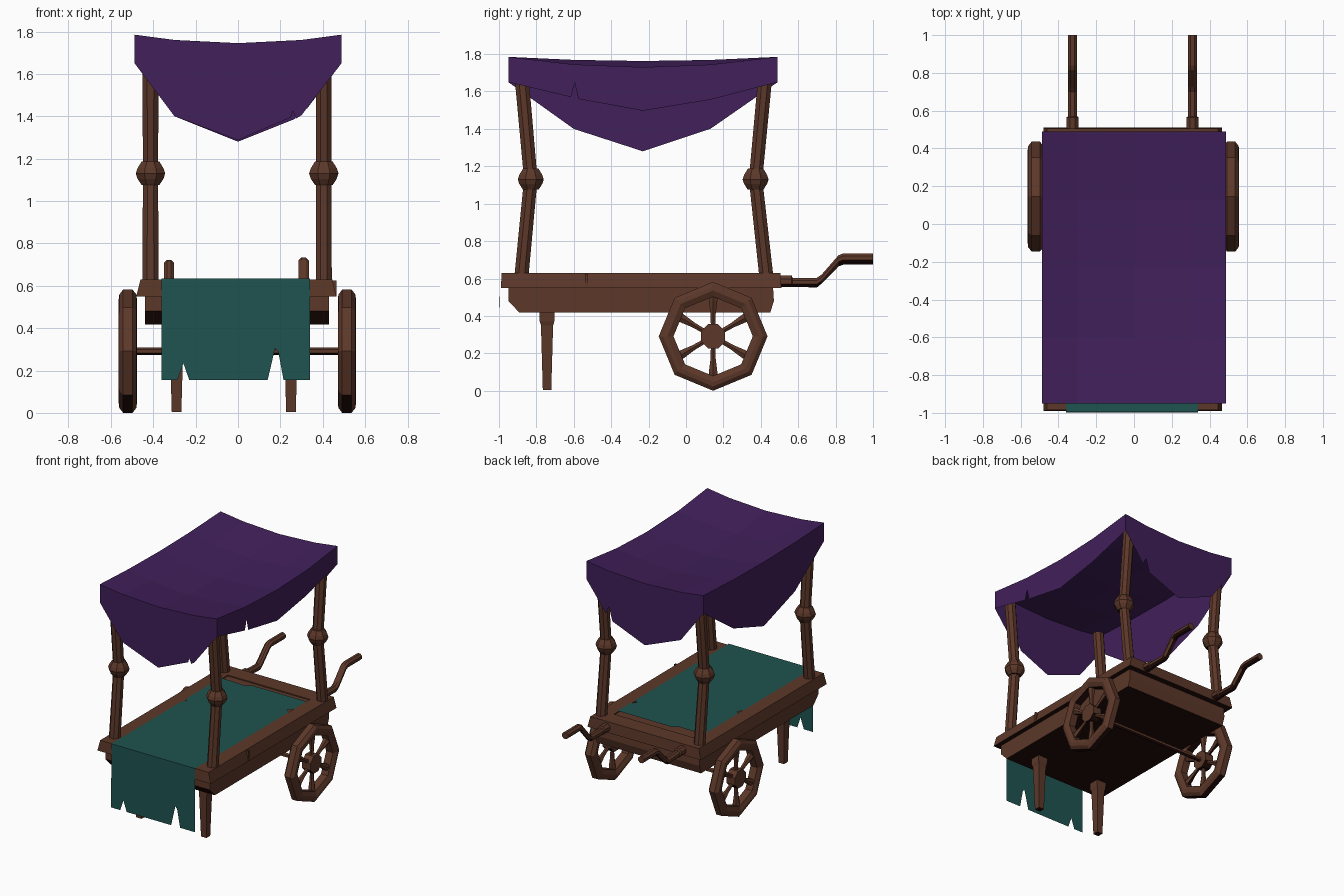
import bpy, bmesh, math
from mathutils import Vector

if "Cube" in bpy.data.objects:
    bpy.data.objects.remove(bpy.data.objects["Cube"])


def mat(name, rgb):
    m = bpy.data.materials.new(name)
    m.diffuse_color = (*rgb, 1)
    m.use_nodes = True
    m.node_tree.nodes["Principled BSDF"].inputs["Base Color"].default_value = m.diffuse_color
    return m


WOOD = mat("brown wood", (0.107, 0.039, 0.022))
DARK = mat("dark underside wood", (0.017, 0.004, 0.003))
PURPLE = mat("purple canvas", (0.052, 0.014, 0.103))
TEAL = mat("teal cloth", (0.013, 0.088, 0.080))


def finish(name, bm, m, solid=True):
    if solid:
        bmesh.ops.recalc_face_normals(bm, faces=bm.faces)
    if m is WOOD:  # undersides of wooden parts are stained dark
        bm.normal_update()
        for f in bm.faces:
            f.material_index = int(f.normal.z < -.6)
    me = bpy.data.meshes.new(name)
    bm.to_mesh(me)
    bm.free()
    me.materials.append(m)
    if m is WOOD:
        me.materials.append(DARK)
    ob = bpy.data.objects.new(name, me)
    bpy.context.collection.objects.link(ob)
    return ob


def loft(name, rings, m=WOOD, closed=False):
    """Skin a list of equal-length vertex rings; cap the ends or close the loop."""
    bm = bmesh.new()
    vs = [[bm.verts.new(p) for p in r] for r in rings]
    n = len(vs[0])
    pairs = list(zip(vs, vs[1:])) + ([(vs[-1], vs[0])] if closed else [])
    for a, b in pairs:
        for i in range(n):
            bm.faces.new((a[i], a[(i + 1) % n], b[(i + 1) % n], b[i]))
    if not closed:
        bm.faces.new(vs[0])
        bm.faces.new(vs[-1])
    return finish(name, bm, m)


def ring(c, r, n, axis="z", phase=None):
    """Regular polygon around c, perpendicular to the axis."""
    ph = math.pi / n if phase is None else phase
    out = []
    for i in range(n):
        a = ph + 2 * math.pi * i / n
        u, v = r * math.cos(a), r * math.sin(a)
        d = {"z": (u, v, 0), "y": (u, 0, v), "x": (0, u, v)}[axis]
        out.append(Vector(c) + Vector(d))
    return out


def rect(x0, x1, y0, y1, z):
    return [(x0, y0, z), (x1, y0, z), (x1, y1, z), (x0, y1, z)]


def box(name, x0, x1, y0, y1, z0, z1):
    return loft(name, [rect(x0, x1, y0, y1, z0), rect(x0, x1, y0, y1, z1)])


def sheet(name, polys, m):
    bm = bmesh.new()
    for p in polys:
        bm.faces.new([bm.verts.new(v) for v in p])
    return finish(name, bm, m, False)


# cart body with sloped underside ends
loft("cart_body", [rect(-.44, .43, -.89, .45, .417), rect(-.44, .43, -.95, .47, .48),
                   rect(-.44, .43, -.95, .465, .56)])

# mitred table rim and recessed table board
loft("table_rim", [rect(-.48, .465, -.99, .51, .55), rect(-.46, .445, -.985, .505, .63),
                   rect(-.35, .335, -.87, .38, .63), rect(-.35, .335, -.87, .38, .55)], closed=True)
box("table_board", -.36, .345, -.9, .4, .55, .622)
box("rim_joint", .44, .466, -.54, -.525, .555, .625)

# table cloth with torn back edge, and its torn front drop
sheet("table_cloth", [
    [(-.36, -.995, .634), (.34, -.995, .634), (.34, .12, .634), (.31, .14, .634), (.34, .18, .634),
     (.34, .33, .634), (-.12, .33, .634), (-.15, .30, .634), (-.36, .31, .634),
     (-.36, -.1, .634), (-.34, -.13, .634), (-.36, -.17, .634)],
    [(-.36, -.995, .634), (-.36, -.997, .155), (-.285, -.997, .155), (-.258, -.997, .235),
     (-.23, -.997, .155), (.14, -.997, .155), (.175, -.997, .305), (.19, -.997, .29),
     (.215, -.997, .155), (.34, -.997, .155), (.34, -.995, .634)]], TEAL)

# kinked posts with a faceted knob at the joint
for side, x in (("left", -.413), ("right", .405)):
    for end, yb, ym, yt in (("front", -.885, -.83, -.885), ("back", .435, .372, .43)):
        loft(f"{end}_{side}_post", [ring((x, yb, .56), .041, 8), ring((x, ym, 1.13), .039, 8),
                                    ring((x, yt, 1.745), .041, 8)])
        loft(f"{end}_{side}_knob", [ring((x, ym, z), r, 8) for z, r in
                                    ((1.075, .045), (1.105, .066), (1.13, .075), (1.155, .066), (1.187, .045))])

# front legs
for side, x in (("left", -.29), ("right", .25)):
    loft(f"{side}_leg", [ring((x, -.743, z), r, 4) for z, r in
                         ((0.005, .032), (.35, .046), (.37, .055), (.45, .058))])

# cranked push handles
for side, x, dz in (("left", -.325, -.012), ("right", .31, 0)):
    loft(f"{side}_handle", [ring((x, y, z), r, 8, "y") for y, z, r in
                            ((.42, .585, .034), (.565, .585, .034), (.57, .58, .026), (.70, .58 + dz / 3, .026),
                             (.725, .597, .026), (.815, .70 + dz, .026), (.84, .71 + dz, .026),
                             (1.0, .71 + dz, .026))])

# wheels: octagonal rim, six bulging spokes, hub
CY, CZ = .145, .291
PROF = ((.212, -.028), (.245, -.043), (.268, -.040), (.291, -.022),
        (.291, .022), (.268, .040), (.245, .043), (.212, .028))
for side, x in (("left", -.52), ("right", .514)):
    loft(f"{side}_wheel_rim", [ring((x + dx, CY, CZ), r, 8, "x", 0) for r, dx in PROF], closed=True)
    loft(f"{side}_wheel_hub", [ring((x + dx, CY, CZ), .07, 8, "x") for dx in (-.035, .035)])
    for k in range(6):
        a = math.pi / 6 + k * math.pi / 3
        d, t = Vector((0, math.cos(a), math.sin(a))), Vector((0, -math.sin(a), math.cos(a)))
        ux = Vector((1, 0, 0))
        rings = []
        for rad, w in ((.05, .014), (.12, .016), (.19, .026), (.235, .026)):
            c = Vector((x, CY, CZ)) + d * rad
            rings.append([c + ux * w * math.cos(b * math.pi / 3) + t * w * math.sin(b * math.pi / 3)
                          for b in range(6)])
        loft(f"{side}_wheel_spoke_{k + 1}", rings)
loft("axle", [ring((x, CY, CZ), .017, 6, "x") for x in (-.52, .514)])

# sagging canopy top and torn valances
XS, YS = (-.488, -.3, 0, .3, .488), (-.95, -.6, -.23, .13, .49)


def top_z(x, y):
    u, v = x / .488, (y + .23) / .72
    sag = .06 - (.038 * u * u if u < 0 else .005 * u * u)
    return 1.785 - .04 * (1 - u * u) - sag * (1 - v * v)


bm = bmesh.new()
g = [[bm.verts.new((x, y, top_z(x, y))) for x in XS] for y in YS]
for j in range(4):
    for i in range(4):
        bm.faces.new((g[j][i], g[j][i + 1], g[j + 1][i + 1], g[j + 1][i]))
finish("canopy_top", bm, PURPLE, False)

FRONT = [(-.488, 1.65), (-.3, 1.40), (0, 1.287), (.25, 1.395), (.258, 1.425), (.275, 1.39), (.3, 1.405), (.488, 1.65)]
BACK = [(-.488, 1.65), (-.3, 1.40), (0, 1.28), (.27, 1.388), (.30, 1.49), (.325, 1.435), (.488, 1.65)]
RIGHT = [(-.95, 1.65), (-.615, 1.57), (-.595, 1.645), (-.575, 1.56), (-.23, 1.497), (.13, 1.556), (.49, 1.65)]
LEFT = [(-.95, 1.65), (-.6, 1.40), (-.23, 1.28), (.13, 1.40), (.49, 1.65)]
for name, hem, y in (("front", FRONT, -.95), ("back", BACK, .49)):
    p = [(x, y, z) for x, z in hem] + [(x, y, top_z(x, y)) for x in reversed(XS)]
    sheet(f"canopy_{name}_valance", [p if name == "front" else p[::-1]], PURPLE)
for name, hem, x in (("right", RIGHT, .488), ("left", LEFT, -.488)):
    p = [(x, y, z) for y, z in hem] + [(x, y, top_z(x, y)) for y in reversed(YS)]
    sheet(f"canopy_{name}_valance", [p if name == "right" else p[::-1]], PURPLE)
